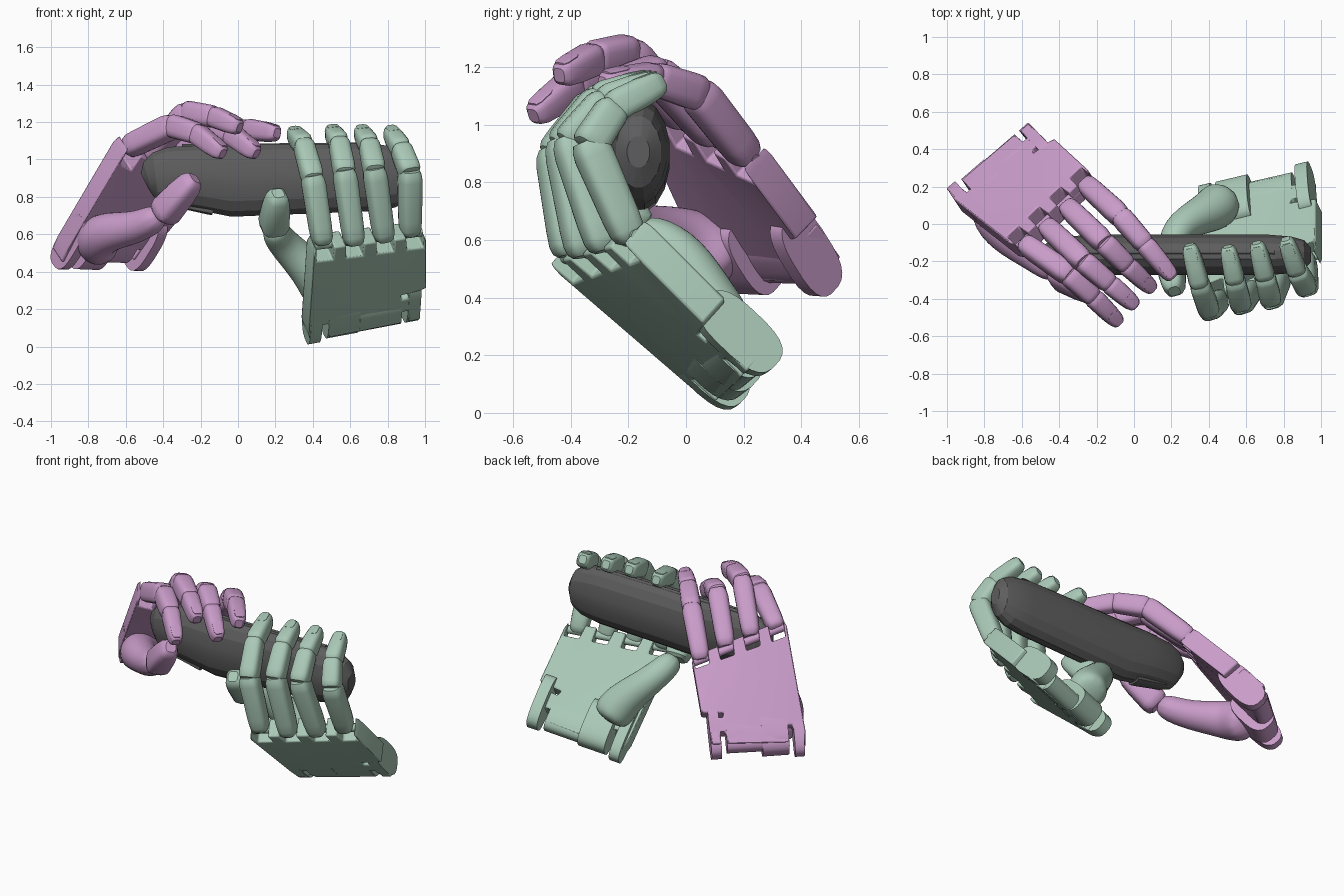
import bpy, bmesh, math
from mathutils import Vector as V

if "Cube" in bpy.data.objects:
    bpy.data.objects.remove(bpy.data.objects["Cube"])


def material(name, rgb):
    m = bpy.data.materials.new(name)
    m.use_nodes = True
    m.diffuse_color = (*rgb, 1)
    m.node_tree.nodes["Principled BSDF"].inputs["Base Color"].default_value = (*rgb, 1)
    return m


def finish(name, bm, mat, angle=35):
    bmesh.ops.recalc_face_normals(bm, faces=bm.faces)
    me = bpy.data.meshes.new(name)
    bm.to_mesh(me)
    bm.free()
    ob = bpy.data.objects.new(name, me)
    bpy.context.collection.objects.link(ob)
    me.materials.append(mat)
    bpy.ops.object.select_all(action='DESELECT')
    ob.select_set(True)
    bpy.context.view_layer.objects.active = ob
    bpy.ops.object.shade_smooth_by_angle(angle=math.radians(angle))
    return ob


def loft(name, rings, side, mat, power=1.0, sides=16, angle=35, subdivide=0):
    """Skin rings of (centre, half width along side, half depth)."""
    bm = bmesh.new()
    loops = []
    for i, (c, hw, hd) in enumerate(rings):
        t = rings[min(i + 1, len(rings) - 1)][0] - rings[max(i - 1, 0)][0]
        d = t.cross(side).normalized()
        w = d.cross(t).normalized()
        loop = []
        for k in range(sides):
            a = 2 * math.pi * (k + 0.5) / sides
            x, y = (math.copysign(abs(f) ** power, f) for f in (math.cos(a), math.sin(a)))
            loop.append(bm.verts.new(c + w * x * hw + d * y * hd))
        loops.append(loop)
    for a, b in zip(loops, loops[1:]):
        for k in range(sides):
            bm.faces.new((a[k], a[k - 1], b[k - 1], b[k]))
    bm.faces.new(loops[0])
    bm.faces.new(loops[-1])
    ob = finish(name, bm, mat, 180 if subdivide else angle)
    if subdivide:
        ob.modifiers.new("round", 'SUBSURF').levels = subdivide
        ob.modifiers["round"].render_levels = subdivide
    return ob


# Rounded bone shapes: (position along bone, scale)
BONE = [(-.08, .55), (-.04, .82), (.04, .96), (.2, 1), (.88, 1), (.98, .92), (1.05, .75)]
TIP = [(-.08, .65), (-.02, .88), (.1, 1), (.6, .98), (.84, .9), (.95, .74), (1, .5)]


def bone(name, a, b, ra, rb, side, mat, shape):
    rings = []
    for t, s in shape:
        r = (ra + (rb - ra) * t) * s
        rings.append((a.lerp(b, t), r, r * 1.08))
    return loft(name, rings, side, mat, power=.6)


def finger(name, joints, side, out_sign, mat):
    base, mid, far, tip = joints
    bone(name + "_lower", base, mid, .057, .062, side, mat, BONE)
    bone(name + "_middle", mid, far, .06, .055, side, mat, BONE)
    bone(name + "_tip", far, tip, .054, .047, side, mat, TIP)
    # nail plate on the outer face of the tip
    d = (tip - far).normalized()
    out = (side.cross(d) * out_sign).normalized()
    a = far.lerp(tip, .55) + out * .05
    b = far.lerp(tip, .95) + out * .04
    loft(name + "_nail", [(a, .024, .004), (a.lerp(b, .2), .032, .005),
                          (a.lerp(b, .8), .03, .005), (b, .02, .004)], side, mat, .7)


def palm(name, at, normal, mat):
    # outline with wrist prongs, a side slit and knuckle notches
    out = [(-.1, 0), (.02, 0), (.02, .15), (.09, .15), (.09, .0), (.86, .0),
           (.86, .13), (.93, .13), (.93, 0), (1.05, 0), (1.05, .3), (.86, .28),
           (.84, .33), (1.05, .35), (1.12, .37), (1.12, .95)]
    for u in (1, .67, .33, 0):
        out += [(u + .1, 1.01), (u + .09, .87), (u - .09, .87), (u - .1, 1.01)]
    out += [(-.13, .95), (-.13, .1)]
    bm = bmesh.new()
    low, high = ([bm.verts.new(at(u, v) + normal * h) for u, v in out] for h in (-.06, .06))
    bm.faces.new(low)
    bm.faces.new(high)
    for i in range(len(out)):
        bm.faces.new((low[i - 1], low[i], high[i], high[i - 1]))
    bmesh.ops.triangulate(bm, faces=[f for f in bm.faces if len(f.verts) > 4])
    ob = finish(name, bm, mat)
    bev = ob.modifiers.new("edges", 'BEVEL')
    bev.width, bev.segments, bev.limit_method = .012, 2, 'ANGLE'
    bev.angle_limit = math.radians(40)


def hand(name, corners, fingers, thumb, out_sign, mat):
    wi, wp, ki, kp = (V(c) for c in corners)

    def at(u, v):
        return wi.lerp(wp, u).lerp(ki.lerp(kp, u), v)

    side = (kp - ki + wp - wi).normalized()
    axis = (ki - wi + kp - wp).normalized()
    # unit normal towards the gripping side
    normal = side.cross(axis).normalized() * -out_sign
    palm(name + "_palm", at, normal, mat)
    # rounded wrist lobes: u range, v centre, half length, half thickness
    for i, (u0, u1, v, hl, r) in enumerate([(-.1, .02, .14, .17, .08), (.09, .42, .14, .15, .09),
                                            (.42, .86, .1, .1, .063), (.93, 1.06, .18, .17, .088)]):
        lift = normal * (r - .062)
        loft(f"{name}_wrist_lobe_{i}", [(at(u0, v) + lift, hl, r), (at(u1, v) + lift, hl, r)],
             axis, mat, power=.7, sides=24)
    loft(name + "_knuckle_pin", [(at(u, .97), .025, .025) for u in (-.1, 1.1)], axis, mat)
    for i, joints in enumerate(fingers):
        finger(f"{name}_finger_{i}", [V(p) for p in joints], side, out_sign, mat)
    # thumb: fleshy base, then a separate end joint
    pts = [V(p) for p in thumb]
    loft(name + "_thumb_base", [(p, r, r) for p, r in zip(pts, (.11, .135, .11, .088, .08))],
         side, mat, sides=10, subdivide=2)
    a, b = pts[-2:]
    bone(name + "_thumb_tip", a, b, .078, .062, side, mat, TIP)


green = material("pale green", (.40, .58, .47))
purple = material("soft purple", (.58, .33, .58))
grey = material("dark grey", (.11, .11, .11))

# Lower hand, wrapping from the front
hand("green_hand",
     [(.42, .14, .08), (.93, .245, .18), (.45, -.41, .56), (.93, -.2, .62)],
     [[(.45, -.41, .57), (.40, -.455, .90), (.35, -.32, 1.08), (.295, -.11, 1.14)],
      [(.62, -.36, .57), (.57, -.425, .93), (.54, -.30, 1.09), (.50, -.12, 1.15)],
      [(.78, -.29, .59), (.73, -.40, .94), (.70, -.28, 1.08), (.655, -.10, 1.15)],
      [(.92, -.20, .62), (.92, -.335, .93), (.87, -.25, 1.06), (.81, -.08, 1.15)]],
     [(.47, .15, .26), (.45, .09, .33), (.37, .05, .43), (.22, -.02, .57),
      (.19, -.18, .64), (.215, -.36, .82)], 1, green)

# Upper hand, reaching over from behind
hand("purple_hand",
     [(-.93, .17, .49), (-.56, .485, .50), (-.58, -.11, 1.07), (-.25, .205, .9)],
     [[(-.58, -.11, 1.07), (-.35, -.27, 1.18), (-.22, -.39, 1.14), (-.08, -.53, 1.03)],
      [(-.46, -.02, 1.03), (-.27, -.20, 1.25), (-.13, -.32, 1.23), (.01, -.44, 1.17)],
      [(-.35, .085, .97), (-.16, -.10, 1.18), (-.04, -.22, 1.14), (.10, -.35, 1.03)],
      [(-.25, .205, .90), (-.07, .04, 1.11), (.06, -.11, 1.16), (.21, -.29, 1.14)]],
     [(-.73, .18, .49), (-.77, .05, .58), (-.68, -.07, .62), (-.53, -.17, .635),
      (-.40, -.27, .71), (-.23, -.37, .90)], -1, purple)

# Held body: flattened capsule, deeper under its middle
profile = [(-.5, .84, .93, .02), (-.48, .80, .99, .05), (-.44, .765, 1.04, .08),
           (-.37, .75, 1.07, .1), (-.2, .725, 1.08, .11), (-.03, .69, 1.08, .11),
           (.2, .70, 1.085, .11), (.72, .72, 1.09, .11), (.84, .74, 1.07, .1),
           (.91, .78, 1.03, .08), (.945, .85, .96, .04)]
loft("held_body", [(V((x, -.165, (lo + hi) / 2)), w, (hi - lo) / 2)
                   for x, lo, hi, w in profile], V((0, 1, 0)), grey, angle=15)
# Trigger wedge under the body and raised seam on top
loft("trigger_wedge", [(V((-.36, -.165, .77)), .04, .02), (V((-.16, -.165, .74)), .045, .035),
                       (V((-.13, -.165, .73)), .045, .03)], V((0, 1, 0)), grey, .4, 8)
loft("top_seam", [(V((-.3, -.15, 1.07)), .012, .012), (V((.75, -.15, 1.08)), .012, .012)],
     V((0, 1, 0)), grey)
